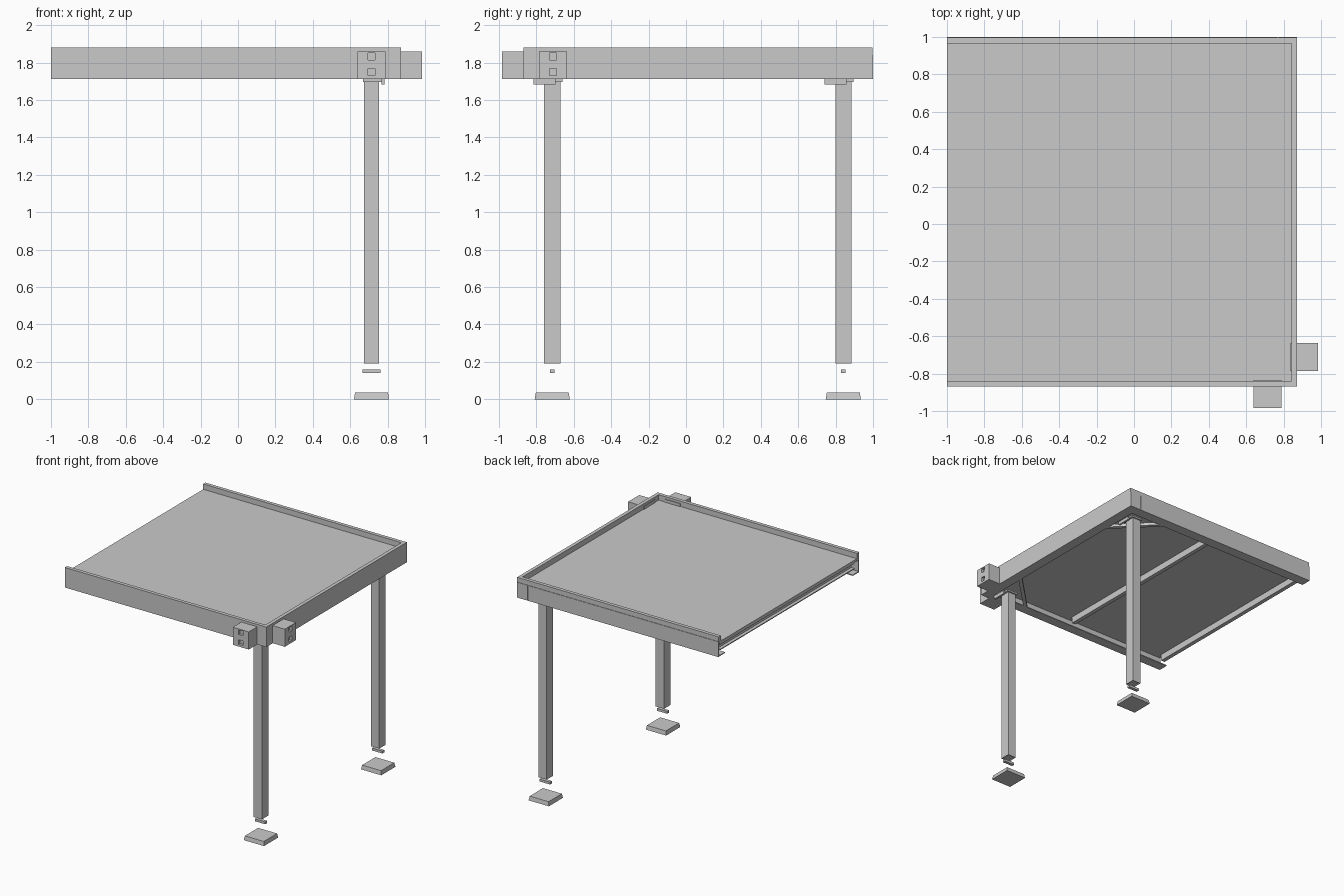
import bpy, bmesh
from mathutils import Vector

cube = bpy.data.objects.get("Cube")
if cube:
    bpy.data.objects.remove(cube, do_unlink=True)

grey = bpy.data.materials.new("plain_grey")
grey.use_nodes = True
COLOUR = (0.59, 0.59, 0.59, 1)
grey.diffuse_color = COLOUR
grey.node_tree.nodes["Principled BSDF"].inputs["Base Color"].default_value = COLOUR


def finish(name, bm):
    bmesh.ops.recalc_face_normals(bm, faces=bm.faces)
    mesh = bpy.data.meshes.new(name)
    bm.to_mesh(mesh)
    bm.free()
    mesh.materials.append(grey)
    obj = bpy.data.objects.new(name, mesh)
    bpy.context.collection.objects.link(obj)
    return obj


def box_mesh(x, y, z, taper=0.0):
    """Box from three (low, high) ranges; the top may be narrowed."""
    bm = bmesh.new()
    bmesh.ops.create_cube(bm, size=1)
    for v in bm.verts:
        v.co = Vector([r[0] + (c + 0.5) * (r[1] - r[0]) for c, r in zip(v.co, (x, y, z))])
        if taper and v.co.z > sum(z) / 2:
            v.co.x += taper if v.co.x < sum(x) / 2 else -taper
            v.co.y += taper if v.co.y < sum(y) / 2 else -taper
    bm.normal_update()
    return bm


def block(name, x, y, z, taper=0.0):
    return finish(name, box_mesh(x, y, z, taper))


def around(c, half):
    return (c - half, c + half)


def sink(bm, faces, depth):
    """Push faces inward, leaving walls around them."""
    for f in bmesh.ops.extrude_discrete_faces(bm, faces=faces)["faces"]:
        bmesh.ops.translate(bm, verts=f.verts, vec=-f.normal * depth)


def stub(name, x, y, outward, axis):
    """Beam stub with two square sockets in its outward face."""
    bm = box_mesh(x, y, (LOW, 1.86))
    centre, half = sum((x, y)[axis]) / 2, 0.019
    cuts = [(axis, c) for c in around(centre, half)]
    cuts += [(2, c) for h in SOCKETS for c in around(h, half)]
    for i, c in cuts:
        normal = Vector((0, 0, 0))
        normal[i] = 1
        bmesh.ops.bisect_plane(bm, geom=bm.verts[:] + bm.edges[:] + bm.faces[:],
                               plane_co=normal * c, plane_no=normal)
    bm.normal_update()
    holes = []
    for f in bm.faces:
        mid = f.calc_center_median()
        if f.normal.dot(outward) > 0.9 and abs(mid[axis] - centre) < half \
                and any(abs(mid.z - h) < half for h in SOCKETS):
            holes.append(f)
    sink(bm, holes, 0.02)
    return finish(name, bm)


def extrude_profile(name, profile, stations):
    """Sweep a closed profile through a list of placing functions."""
    bm = bmesh.new()
    rings = [[bm.verts.new(place(d, z)) for d, z in profile] for place in stations]
    n = len(profile)
    for a, b in zip(rings, rings[1:]):
        for i in range(n):
            bm.faces.new((a[i], a[(i + 1) % n], b[(i + 1) % n], b[i]))
    bm.faces.new(rings[0])
    bm.faces.new(rings[-1])
    return finish(name, bm)


# Frame: channel with a top lip and wide lower flange, mitred round three sides
LEFT, RIGHT, FRONT, BACK = -1.0, 0.872, -0.87, 0.996
LOW, HIGH = 1.712, 1.88
SOCKETS = (1.75, 1.832)
channel = [(0, LOW), (0.085, LOW), (0.085, LOW + 0.008), (0.008, LOW + 0.008),
           (0.008, 1.835), (0.03, 1.835), (0.03, HIGH), (0, HIGH)]
extrude_profile("edge_beam", channel, [
    lambda d, z: (LEFT, FRONT + d, z),
    lambda d, z: (RIGHT - d, FRONT + d, z),
    lambda d, z: (RIGHT - d, BACK - d, z),
    lambda d, z: (LEFT, BACK - d, z)])

# Covers on the back beam
block("back_cover", (LEFT, 0.768), (BACK, 1.0), (LOW, 1.84))
block("back_corner_cover", (0.772, RIGHT), (BACK, 1.0), (LOW, 1.84))

# Roof deck and the channel purlins below it
block("roof_panel", (LEFT, 0.862), (-0.86, 0.986), (1.815, 1.835))
purlin = [(0, 1.76), (0.035, 1.76), (0.035, 1.768), (0.008, 1.768),
          (0.008, 1.807), (0.035, 1.807), (0.035, 1.815), (0, 1.815)]
for name, x0 in (("middle_purlin", -0.03), ("end_purlin", -0.965)):
    extrude_profile(name, purlin, [
        lambda d, z: (x0 - d, -0.81, z),
        lambda d, z: (x0 - d, 0.975, z)])

# Column sets
COL_X = 0.714
for side, y, s in (("front", -0.715, 1), ("back", 0.841, -1)):
    column = box_mesh(around(COL_X, 0.039), around(y, 0.043), (0.19, LOW + 0.008))
    under = [f for f in column.faces if f.normal.z < -0.9]
    bmesh.ops.inset_region(column, faces=under, thickness=0.008, depth=0)
    sink(column, under, 0.008)
    finish(side + "_column", column)
    block(side + "_anchor_bar", around(COL_X, 0.048), around(y, 0.013), (0.14, 0.16))
    block(side + "_base_plate", around(COL_X, 0.094), around(y, 0.094), (0, 0.035), 0.006)
    # Bracket plates at the column head
    block(side + "_head_plate", (0.667, 0.772), (y - 0.065, y + 0.055), (1.697, LOW))
    block(side + "_head_cleat", (0.767, 0.782), (y - 0.1, y + 0.018), (1.683, LOW))
    # Flat diagonal corner brace between the lower flanges
    edge = FRONT if s > 0 else BACK
    a = Vector((0.47, edge + s * 0.075, 0))
    b = Vector((0.797, edge + s * 0.40, 0))
    across = Vector((b.y - a.y, a.x - b.x, 0)).normalized()
    strip = [(-0.015, LOW), (0.015, LOW), (0.015, LOW + 0.025), (-0.015, LOW + 0.025)]
    extrude_profile(side + "_corner_brace", strip, [
        lambda d, z: a + across * d + Vector((0, 0, z)),
        lambda d, z: b + across * d + Vector((0, 0, z))])

# Beam stubs outside the front corner
stub("front_stub", around(COL_X, 0.074), (-0.983, -0.835), Vector((0, -1, 0)), 0)
stub("right_stub", (0.837, 0.985), around(-0.711, 0.074), Vector((1, 0, 0)), 1)
